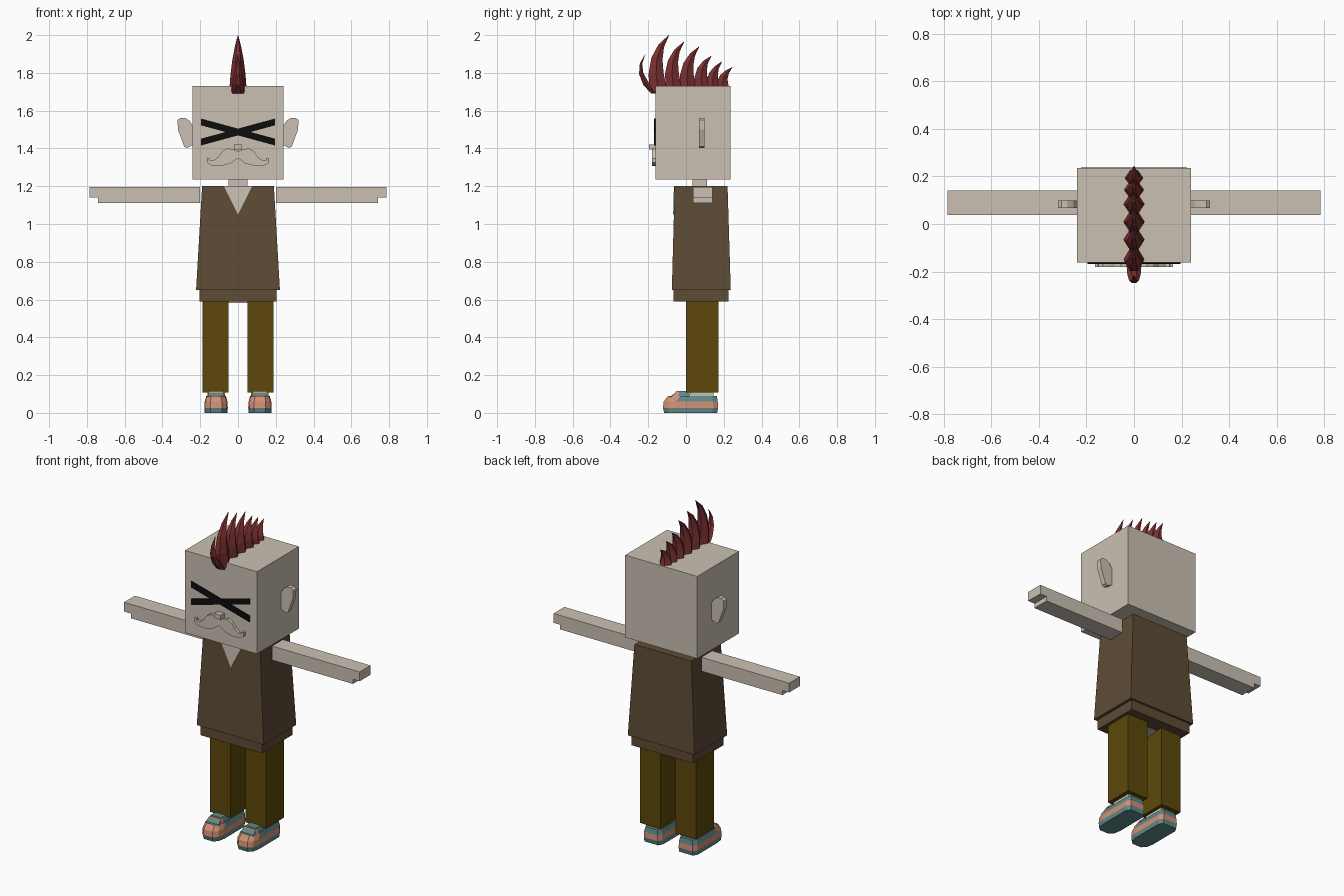
import bpy
import bmesh
from mathutils import Vector

cube = bpy.data.objects.get("Cube")
if cube:
    bpy.data.objects.remove(cube, do_unlink=True)


def material(name, rgb):
    mat = bpy.data.materials.new(name)
    mat.use_nodes = True
    mat.diffuse_color = (*rgb, 1)
    node = mat.node_tree.nodes["Principled BSDF"]
    node.inputs["Base Color"].default_value = (*rgb, 1)
    node.inputs["Roughness"].default_value = 0.8
    return mat


skin = material("skin", (0.60, 0.53, 0.45))
shirt = material("brown shirt", (0.11, 0.072, 0.036))
trouser = material("olive trousers", (0.11, 0.066, 0.003))
hair = material("dark red hair", (0.20, 0.03, 0.03))
teal = material("teal", (0.12, 0.25, 0.25))
salmon = material("salmon", (0.63, 0.28, 0.18))
black = material("black", (0.004, 0.004, 0.004))


def loft(name, rings, mats, rule=None):
    """Join equal rings of points with quads and cap both ends."""
    bm = bmesh.new()
    loops = [[bm.verts.new(p) for p in ring] for ring in rings]
    for i, (a, b) in enumerate(zip(loops, loops[1:])):
        for j in range(len(a)):
            k = (j + 1) % len(a)
            face = bm.faces.new((a[j], a[k], b[k], b[j]))
            if rule:
                face.material_index = rule(i, face.calc_center_median())
    bm.faces.new(loops[0][::-1])
    top = bm.faces.new(loops[-1])
    if rule:
        top.material_index = rule(len(rings) - 2, top.calc_center_median())
    bmesh.ops.recalc_face_normals(bm, faces=bm.faces)
    mesh = bpy.data.meshes.new(name)
    bm.to_mesh(mesh)
    bm.free()
    obj = bpy.data.objects.new(name, mesh)
    bpy.context.collection.objects.link(obj)
    for m in mats:
        mesh.materials.append(m)
    return obj


def rect(x0, x1, y0, y1, z):
    return [(x0, y0, z), (x1, y0, z), (x1, y1, z), (x0, y1, z)]


def box(name, x, y, z, mat):
    return loft(name, [rect(*x, *y, h) for h in z], [mat])


def slab(name, outline, y0, y1, mat):
    """Extrude an outline drawn in x and z along y."""
    return loft(name, [[(x, y, z) for x, z in outline] for y in (y0, y1)], [mat])


# Head and neck
box("head", (-0.24, 0.24), (-0.162, 0.236), (1.235, 1.73), skin)
box("neck", (-0.05, 0.05), (0.035, 0.11), (1.15, 1.24), skin)

# Crossed eye bars
for name, s in (("eye_bar_a", 1), ("eye_bar_b", -1)):
    slab(name, [(-0.195, 1.487 + s * 0.053 - 0.018), (0.195, 1.487 - s * 0.053 - 0.018),
                (0.195, 1.487 - s * 0.053 + 0.018), (-0.195, 1.487 + s * 0.053 + 0.018)],
         -0.168 - s * 0.001, -0.161, black)

# Nose and moustache
box("nose", (-0.022, 0.022), (-0.196, -0.16), (1.395, 1.422), skin)
half = [(0.025, 1.395), (0.055, 1.4), (0.08, 1.388), (0.105, 1.355), (0.13, 1.336),
        (0.15, 1.338), (0.152, 1.35), (0.165, 1.35), (0.163, 1.325), (0.14, 1.31),
        (0.09, 1.308), (0.04, 1.32)]
slab("moustache", [(0, 1.385)] + half + [(0, 1.348)] + [(-x, z) for x, z in half[::-1]],
     -0.18, -0.161, skin)

# Shirt with hem and open collar
loft("shirt", [rect(-0.222, 0.222, -0.075, 0.237, 0.65),
               rect(-0.19, 0.19, -0.06, 0.22, 1.2)], [shirt])
box("shirt_hem", (-0.205, 0.205), (-0.065, 0.225), (0.59, 0.66), shirt)
loft("open_collar", [[(-0.075, -0.060 + d, 1.2), (0, -0.064 + d, 1.05), (0.075, -0.060 + d, 1.2)]
                     for d in (-0.004, 0.003)], [skin])
box("hips", (-0.05, 0.05), (0.04, 0.13), (0.583, 0.6), skin)

# Mohawk: base y, base z, control point, tip point, half depth, half width
spikes = [
    (-0.165, 1.69, (-0.285, 1.80), (-0.215, 1.90), 0.018, 0.032),
    (-0.145, 1.70, (-0.19, 1.90), (-0.09, 2.0), 0.046, 0.045),
    (-0.065, 1.72, (-0.10, 1.88), (-0.01, 1.965), 0.042, 0.045),
    (0.01, 1.72, (-0.015, 1.86), (0.07, 1.94), 0.042, 0.045),
    (0.085, 1.72, (0.06, 1.83), (0.135, 1.89), 0.04, 0.045),
    (0.145, 1.72, (0.125, 1.80), (0.19, 1.86), 0.036, 0.043),
    (0.195, 1.72, (0.18, 1.78), (0.245, 1.83), 0.034, 0.04),
]
section = [(0.4, -1), (1, 0), (0.4, 1), (-0.4, 1), (-1, 0), (-0.4, -1)]
for n, (by, bz, ctrl, tip, depth, width) in enumerate(spikes):
    a, b, c = Vector((by, bz)), Vector(ctrl), Vector(tip)
    rings = []
    for t in (0, 0.25, 0.5, 0.75, 1):
        p = a * (1 - t) ** 2 + b * 2 * t * (1 - t) + c * t * t
        d = ((b - a) * (1 - t) + (c - b) * t).normalized()
        if t == 0:
            d = Vector((0, 1))
        size = max(1 - t ** 1.5, 0.02)
        rings.append([(width * size * u, p.x + d.y * depth * size * v,
                       p.y - d.x * depth * size * v) for u, v in section])
    loft(f"hair_spike_{n + 1}", rings, [hair])


def shoe_ring(s, z, front, back, w):
    """Shoe outline with a rounded toe and a clipped heel."""
    pts = [(-0.5, front), (0.5, front), (0.88, front + 0.025), (1, front + 0.065),
           (1, back - 0.025), (0.75, back), (-0.75, back), (-1, back - 0.025),
           (-1, front + 0.065), (-0.88, front + 0.025)]
    return [(s * 0.116 + w * u, y, z) for u, y in pts]


def shoe_rule(layer, c):
    if layer in (0, 3):
        return 0
    if layer == 1:
        return 1
    return 1 if c.y < -0.06 else 0


# Paired parts
for side, s in (("left", 1), ("right", -1)):
    slab(f"{side}_ear", [(s * x, z) for x, z in (
        (0.235, 1.51), (0.255, 1.545), (0.28, 1.562), (0.305, 1.562), (0.32, 1.55),
        (0.318, 1.5), (0.285, 1.41), (0.27, 1.402), (0.235, 1.42))], 0.068, 0.098, skin)
    slab(f"{side}_arm", [(s * x, z) for x, z in (
        (0.2, 1.112), (0.74, 1.112), (0.74, 1.14), (0.785, 1.14),
        (0.785, 1.196), (0.2, 1.196))], 0.037, 0.14, skin)
    box(f"{side}_leg", (s * 0.05, s * 0.187), (0, 0.173), (0.108, 0.6), trouser)
    box(f"{side}_ankle", (s * 0.07, s * 0.162), (0.02, 0.145), (0.06, 0.12), skin)
    loft(f"{side}_shoe", [
        shoe_ring(s, 0, -0.115, 0.165, 0.06), shoe_ring(s, 0.027, -0.122, 0.17, 0.062),
        shoe_ring(s, 0.06, -0.118, 0.168, 0.06), shoe_ring(s, 0.09, -0.095, 0.163, 0.052)],
        [teal, salmon], shoe_rule)
    # Raised tongue with a strap across it
    loft(f"{side}_shoe_tongue", [
        rect(s * 0.116 - 0.046, s * 0.116 + 0.046, -0.085, 0.03, 0.085),
        rect(s * 0.116 - 0.034, s * 0.116 + 0.034, -0.045, 0.01, 0.116)], [teal])
    loft(f"{side}_shoe_strap", [
        rect(s * 0.116 - 0.05, s * 0.116 + 0.05, -0.065, -0.04, 0.085),
        rect(s * 0.116 - 0.036, s * 0.116 + 0.036, -0.055, -0.035, 0.113)], [salmon])
